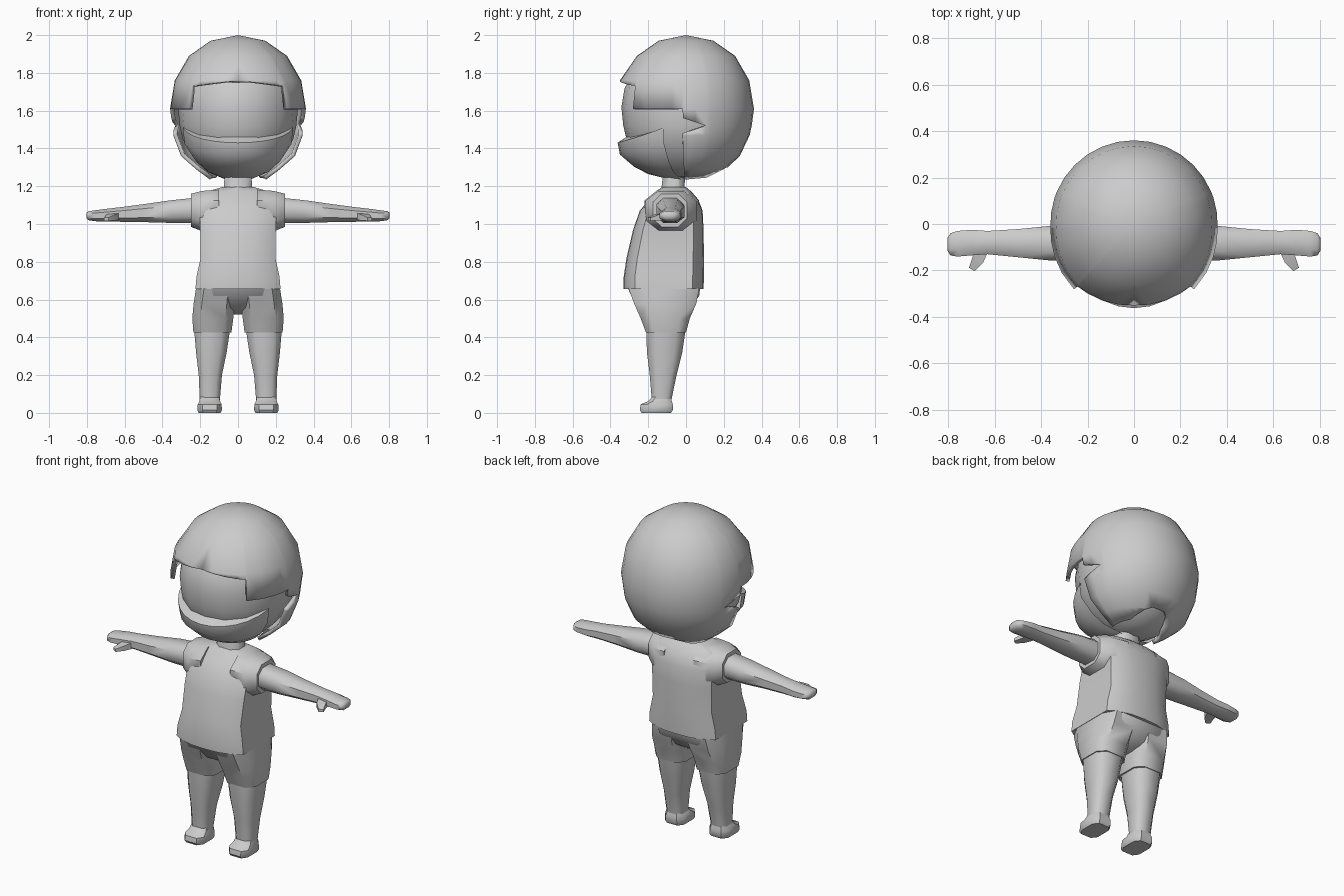
import bpy, bmesh, math

if "Cube" in bpy.data.objects:
    bpy.data.objects.remove(bpy.data.objects["Cube"])

grey = bpy.data.materials.new("plain_grey")
grey.diffuse_color = (0.6, 0.6, 0.6, 1)
grey.use_nodes = True
grey.node_tree.nodes["Principled BSDF"].inputs["Base Color"].default_value = grey.diffuse_color


def finish(bm, name, angle=40, mirror=False, thick=0):
    bmesh.ops.remove_doubles(bm, verts=bm.verts, dist=0.0005)
    bmesh.ops.recalc_face_normals(bm, faces=bm.faces)
    mesh = bpy.data.meshes.new(name)
    bm.to_mesh(mesh)
    bm.free()
    mesh.materials.append(grey)
    ob = bpy.data.objects.new(name, mesh)
    bpy.context.collection.objects.link(ob)
    bpy.ops.object.select_all(action='DESELECT')
    ob.select_set(True)
    bpy.context.view_layer.objects.active = ob
    bpy.ops.object.shade_smooth_by_angle(angle=math.radians(angle))
    if mirror:
        ob.modifiers.new("mirror", 'MIRROR')
    if thick:
        m = ob.modifiers.new("thickness", 'SOLIDIFY')
        m.thickness = thick
        m.offset = -1
    return ob


def octagon(k):
    return [(1, -k), (1, k), (k, 1), (-k, 1), (-1, k), (-1, -k), (-k, -1), (k, -1)]


def loft(name, rings, axis='z', shape=octagon(0.6), angle=40, mirror=False):
    """Join rings (pos, umin, umax, vmin, vmax) of one outline along an axis."""
    bm = bmesh.new()
    loops = []
    for p, u0, u1, v0, v1 in rings:
        cu, cv, hu, hv = (u0 + u1) / 2, (v0 + v1) / 2, (u1 - u0) / 2, (v1 - v0) / 2
        loop = []
        for a, b in shape:
            u, v = cu + a * hu, cv + b * hv
            loop.append(bm.verts.new((u, v, p) if axis == 'z' else (p, u, v)))
        loops.append(loop)
    n = len(shape)
    for a, b in zip(loops, loops[1:]):
        for i in range(n):
            j = (i + 1) % n
            bm.faces.new((a[i], a[j], b[j], b[i]))
    bm.faces.new(loops[0])
    bm.faces.new(loops[-1])
    return finish(bm, name, angle, mirror)


def lerp(table, x):
    for (a, p), (b, q) in zip(table, table[1:]):
        if a <= x <= b:
            return p + (q - p) * (x - a) / (b - a)
    return table[0][1] if x < table[0][0] else table[-1][1]


def grid(bm, columns):
    """Skin neighbouring columns of points, dropping collapsed corners."""
    for a, b in zip(columns, columns[1:]):
        for i in range(len(a) - 1):
            pts = []
            for p in (a[i], b[i], b[i + 1], a[i + 1]):
                if all(math.dist(p, q) > 0.0005 for q in pts):
                    pts.append(p)
            if len(pts) > 2:
                bm.faces.new([bm.verts.new(p) for p in pts])


def polar(az, r, z, sx=1):
    a = math.radians(az)   # zero degrees faces the front
    return (sx * r * math.sin(a), -r * math.cos(a), z)


# Hair: round shell with a stepped fringe, side notches and a nape notch
hair_r = [(1.235, 0.14), (1.29, 0.21), (1.36, 0.285), (1.47, 0.337), (1.52, 0.348), (1.61, 0.36),
          (1.76, 0.335), (1.89, 0.26), (1.97, 0.145), (2.0, 0)]
levels = [z for z, r in reversed(hair_r)]
nape = [(87, 1.235), (135, 1.245), (150, 1.27), (165, 1.3), (180, 1.3)]
fringe = [(0, 1.76), (42, 1.73), (42.6, 1.61), (87, 1.61), (87.6, 1.56), (108, 1.52)]
front_flare = [(0, 0.015), (42, 0.022), (87, 0)]


def hair_column(az, top, low):
    col = []
    for z in levels:
        z = min(max(z, low), top)
        flare = lerp(front_flare, az) * min(1, max(0, (1.86 - z) / 0.1))
        wide = 1 + 0.06 * min(1, max(0, (1.5 - z) / 0.1))
        col.append(polar(az, lerp(hair_r, z) + flare, z, wide))
    return col


bm = bmesh.new()
upper = [0, 11, 22.5, 34, 42, 42.6, 56, 67.5, 78, 87, 87.6, 98, 108]
grid(bm, [hair_column(a, 2.0, lerp(fringe, a)) for a in upper])
grid(bm, [hair_column(a, 2.0, lerp(nape, a)) for a in (108, 112.5, 124, 135, 146, 157.5, 169, 180)])
grid(bm, [hair_column(a, 1.48 + 0.04 * (a - 87) / 21, lerp(nape, a)) for a in (87, 98, 108)])
finish(bm, "hair", 50, mirror=True, thick=0.022)

# Head: rounded face under the hair
head_r = [(1.235, 0), (1.25, 0.1), (1.29, 0.18), (1.36, 0.26), (1.45, 0.315), (1.52, 0.332),
          (1.62, 0.342), (1.72, 0.325), (1.82, 0.26), (1.88, 0)]
bm = bmesh.new()
grid(bm, [[polar(i * 22.5, r, z, 0.93) for z, r in head_r] for i in range(17)])
finish(bm, "head", 50)

# Jaw: raised lower face with a ledge curving up to the cheeks
jaw_r = [(0, 0.362), (0.32, 0.35), (0.65, 0.275), (0.85, 0.2), (1, 0.08)]
bm = bmesh.new()
cols = []
for i in range(-6, 7):
    az = i * 11.5
    f = abs(i) / 6
    top = 1.43 + 0.08 * f ** 2
    col = [polar(az, 0.31, top + 0.035 * (1 - f), 0.94)]
    col += [polar(az, r * (1 - 0.08 * f * f), top + (1.235 - top) * t, 0.94) for t, r in jaw_r]
    cols.append(col)
grid(bm, cols)
finish(bm, "jaw", 40)

# Neck
loft("neck", [(1.15, -0.085, 0.085, -0.14, 0.0), (1.19, -0.075, 0.075, -0.13, -0.01),
              (1.28, -0.07, 0.07, -0.12, 0.0)], shape=octagon(0.5), angle=50)

# Shirt body and short sleeves
quarter = [(1, 0.72), (0.8, 0.86), (0.4, 0.98), (0, 1)]
half = quarter + [(-a, b) for a, b in reversed(quarter[:3])]
torso = half + [(-a, -b) for a, b in half]
loft("shirt", [(0.657, -0.225, 0.225, -0.33, 0.093), (0.72, -0.22, 0.22, -0.33, 0.095),
               (0.82, -0.198, 0.198, -0.315, 0.095), (0.97, -0.2, 0.2, -0.28, 0.093),
               (1.07, -0.2, 0.2, -0.245, 0.088), (1.13, -0.2, 0.2, -0.195, 0.065),
               (1.17, -0.17, 0.17, -0.155, 0.03), (1.195, -0.085, 0.085, -0.13, 0.0)],
     shape=torso, angle=42)
loft("sleeve", [(0.1, -0.22, 0.07, 0.95, 1.182), (0.19, -0.215, 0.055, 0.962, 1.175),
                (0.25, -0.175, 0.005, 0.985, 1.16)], 'x', octagon(0.5), 50, True)

# Arms ending in mitten hands, each with a thumb
loft("arm", [(0.22, -0.157, -0.012, 1.005, 1.14), (0.36, -0.157, -0.008, 1.006, 1.125),
             (0.5, -0.143, -0.022, 1.01, 1.105), (0.63, -0.13, -0.03, 1.012, 1.088),
             (0.7, -0.135, -0.025, 1.012, 1.08), (0.76, -0.14, -0.03, 1.015, 1.072),
             (0.79, -0.135, -0.04, 1.02, 1.068), (0.802, -0.115, -0.06, 1.03, 1.06)],
     'x', octagon(0.5), 50, True)
bm = bmesh.new()
loops = []
for x, y, w, z in ((0.655, -0.1, 0.028, 1.04), (0.672, -0.155, 0.022, 1.035), (0.698, -0.195, 0.012, 1.025)):
    loops.append([bm.verts.new((x + a * w, y + a * w * 0.6, z + b * w))
                  for a, b in ((1, -0.7), (1, 0.7), (-1, 0.7), (-1, -0.7))])
for a, b in zip(loops, loops[1:]):
    for i in range(4):
        bm.faces.new((a[i], a[(i + 1) % 4], b[(i + 1) % 4], b[i]))
bm.faces.new(loops[0])
bm.faces.new(loops[-1])
finish(bm, "thumb", 30, True)

# Shorts: hip block and two leg openings
loft("shorts_hips", [(0.52, -0.08, 0.08, -0.17, -0.03), (0.56, -0.13, 0.13, -0.24, 0.03),
                     (0.62, -0.2, 0.2, -0.29, 0.07), (0.665, -0.215, 0.215, -0.31, 0.075)],
     shape=octagon(0.65), angle=45)
loft("shorts_leg", [(0.425, 0.035, 0.236, -0.212, 0.0), (0.5, 0.025, 0.242, -0.24, 0.02),
                    (0.58, 0.015, 0.235, -0.275, 0.055), (0.66, 0.01, 0.222, -0.305, 0.07)],
     shape=octagon(0.6), angle=50, mirror=True)

# Legs and shoes
loft("leg", [(0.04, 0.1, 0.2, -0.18, -0.08), (0.08, 0.095, 0.203, -0.182, -0.075),
             (0.2, 0.085, 0.208, -0.192, -0.05), (0.32, 0.06, 0.222, -0.207, -0.02),
             (0.44, 0.042, 0.232, -0.21, -0.002)], shape=octagon(0.55), angle=50, mirror=True)
loft("shoe", [(0, 0.092, 0.208, -0.235, -0.08), (0.015, 0.085, 0.215, -0.245, -0.07),
              (0.045, 0.087, 0.213, -0.24, -0.07), (0.062, 0.095, 0.205, -0.2, -0.075),
              (0.085, 0.1, 0.2, -0.18, -0.08)], angle=40, mirror=True)
